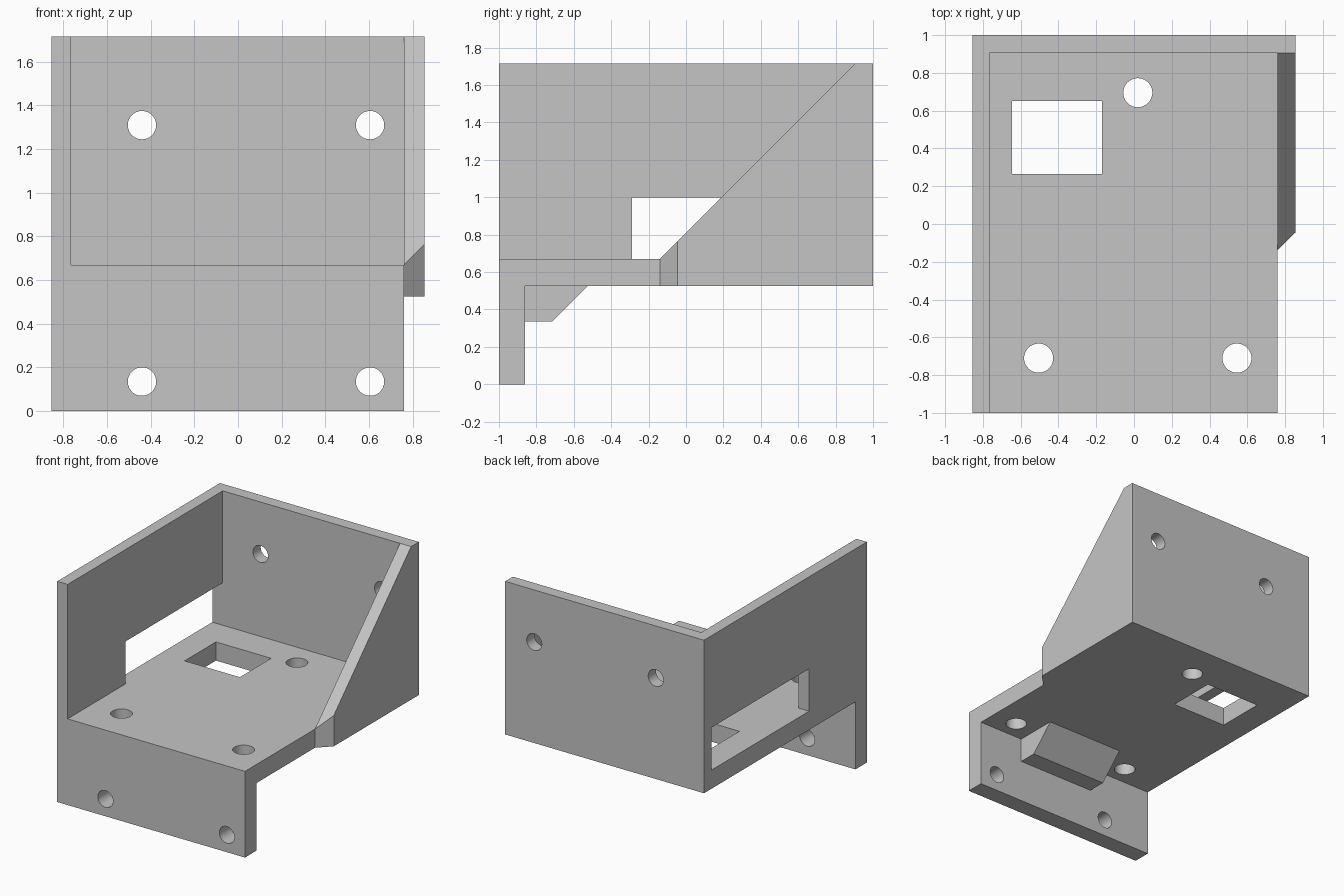
import bpy
import bmesh
import math

cube = bpy.data.objects.get("Cube")
if cube:
    bpy.data.objects.remove(cube, do_unlink=True)

grey = bpy.data.materials.new("light_grey")
grey.use_nodes = True
colour = (0.56, 0.56, 0.56, 1)
grey.diffuse_color = colour
grey.node_tree.nodes["Principled BSDF"].inputs["Base Color"].default_value = colour

# Shared levels of the sheet walls
LEFT, RIGHT, OUTER = -0.855, 0.76, 0.855
UNDER, FLOOR, TOP = 0.525, 0.67, 1.715
BACK = 0.905


def finish(bm, name):
    bmesh.ops.recalc_face_normals(bm, faces=bm.faces)
    mesh = bpy.data.meshes.new(name)
    bm.to_mesh(mesh)
    bm.free()
    mesh.materials.append(grey)
    obj = bpy.data.objects.new(name, mesh)
    bpy.context.collection.objects.link(obj)
    return obj


def prism(name, profile, x0, x1, move=None):
    """Extrude a y-z profile from x0 to x1; move may shift points at x1."""
    bm = bmesh.new()
    near = [bm.verts.new((x0, y, z)) for y, z in profile]
    far = [bm.verts.new((x1, *(move(y, z) if move else (y, z)))) for y, z in profile]
    bm.faces.new(near)
    bm.faces.new(far[::-1])
    for i in range(len(near)):
        j = (i + 1) % len(near)
        bm.faces.new((near[i], far[i], far[j], near[j]))
    return finish(bm, name)


def drill(name, location, radius, depth, tilt=0):
    bm = bmesh.new()
    bmesh.ops.create_cone(bm, cap_ends=True, segments=48, radius1=radius,
                          radius2=radius, depth=depth)
    obj = finish(bm, name)
    obj.location = location
    obj.rotation_euler.x = tilt
    return obj


def combine(target, other, operation):
    """Apply a boolean and remove the operand."""
    other.hide_render = True
    mod = target.modifiers.new(other.name, 'BOOLEAN')
    mod.operation = operation
    mod.solver = 'EXACT'
    mod.object = other
    bpy.ops.object.select_all(action='DESELECT')
    target.select_set(True)
    bpy.context.view_layer.objects.active = target
    bpy.ops.object.modifier_apply(modifier=mod.name)
    bpy.data.objects.remove(other, do_unlink=True)


# Front lip, floor and back wall in one stepped profile
bracket = prism("mounting_bracket", [
    (-1, 0), (-0.86, 0), (-0.86, UNDER), (1, UNDER), (1, TOP),
    (BACK, TOP), (BACK, FLOOR), (-1, FLOOR)], LEFT, RIGHT)

# Tall side wall with its open slot, sunk into floor and back wall
side_wall = prism("side_wall", [
    (-1, 0.6), (-0.29, 0.6), (-0.29, 1), (0.95, 1), (0.95, TOP), (-1, TOP)],
    LEFT, -0.765)

# Sloped gusset whose front end is bevelled along the slope
START, BEVEL = -0.14, OUTER - RIGHT
gusset = prism("gusset", [
    (START, UNDER), (1, UNDER), (1, TOP), (BACK, TOP), (START, FLOOR)],
    RIGHT, OUTER,
    lambda y, z: (y + BEVEL, z + BEVEL * (z == FLOOR)) if y == START else (y, z))

# Stiffening block under the floor behind the lip
rib = prism("under_rib", [
    (-0.93, 0.335), (-0.715, 0.335), (-0.525, UNDER), (-0.525, 0.6), (-0.93, 0.6)],
    -0.3, 0.37)

for part in (side_wall, gusset, rib):
    combine(bracket, part, 'UNION')

# Screw holes through lip and back wall
for x in (-0.44, 0.605):
    for z in (0.135, 1.31):
        combine(bracket, drill("wall_hole", (x, 0, z), 0.065, 2.4, math.pi / 2),
                'DIFFERENCE')

# Screw holes through the floor
for x, y in ((0.02, 0.695), (-0.505, -0.71), (0.545, -0.71)):
    combine(bracket, drill("floor_hole", (x, y, 0.6), 0.077, 0.4), 'DIFFERENCE')

# Rectangular opening in the floor
opening = prism("floor_opening", [
    (0.265, 0.4), (0.65, 0.4), (0.65, 0.8), (0.265, 0.8)], -0.645, -0.17)
combine(bracket, opening, 'DIFFERENCE')

# Merge flat seams, keep every edge crisp except round hole walls
bm = bmesh.new()
bm.from_mesh(bracket.data)
bmesh.ops.remove_doubles(bm, verts=bm.verts, dist=0.0001)
bmesh.ops.dissolve_limit(bm, angle_limit=math.radians(1), verts=bm.verts, edges=bm.edges)
bm.to_mesh(bracket.data)
bm.free()
bpy.ops.object.select_all(action='DESELECT')
bracket.select_set(True)
bpy.context.view_layer.objects.active = bracket
bpy.ops.object.shade_smooth_by_angle(angle=math.radians(30))
